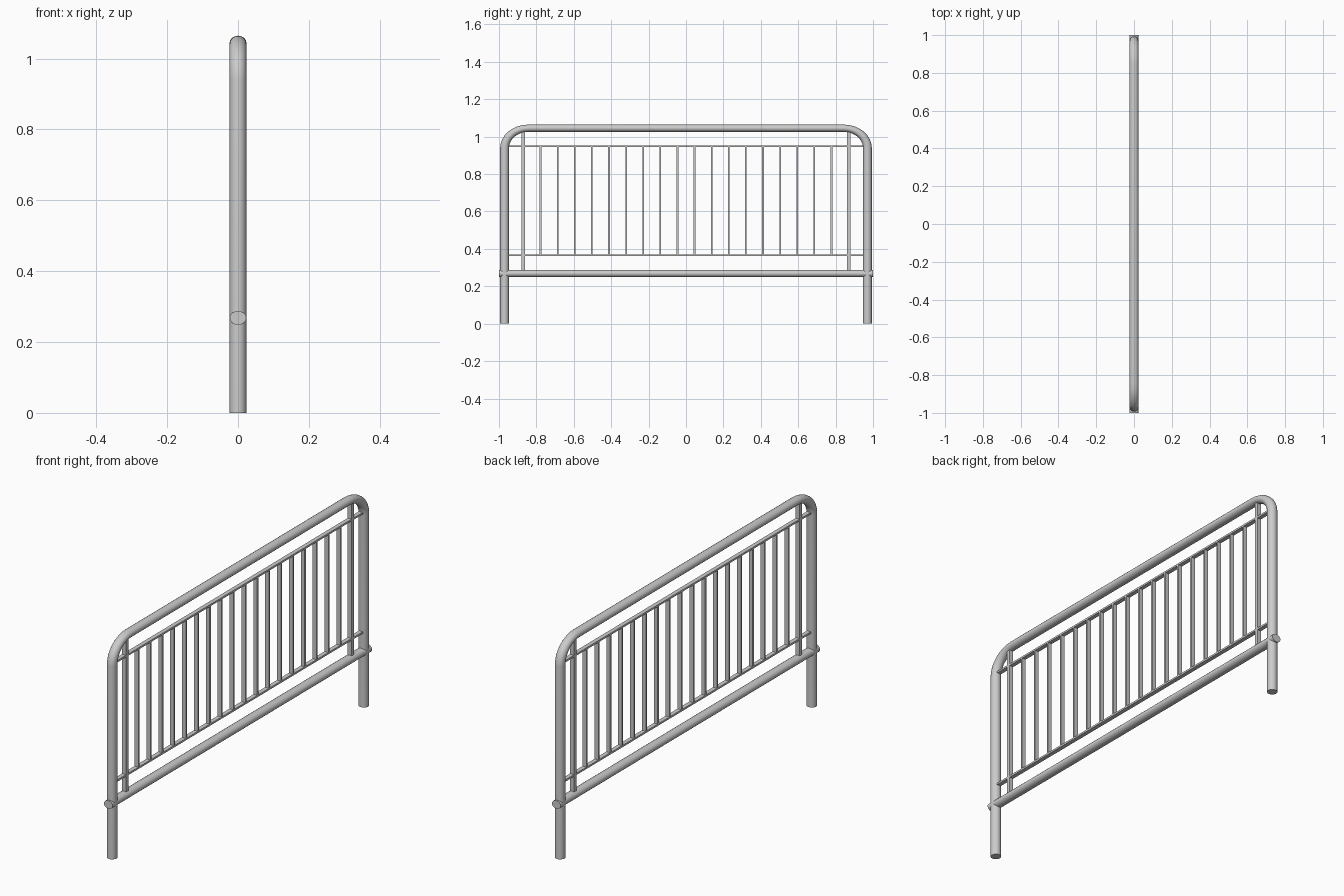
import bpy
import math

if "Cube" in bpy.data.objects:
    bpy.data.objects.remove(bpy.data.objects["Cube"])

TUBE_R = 0.0235      # main tube radius
SQUASH = 0.83        # tubes and bends are slightly flattened in z
POST_Y = 0.97
TOP_Z = 1.045
BEND = 0.127         # bend radius before flattening
RAIL_Z = 0.268


def tube(name, points):
    """Round tube along (y, z) points, flattened vertically, as a smooth mesh."""
    curve = bpy.data.curves.new(name, 'CURVE')
    curve.dimensions = '3D'
    curve.bevel_depth = TUBE_R
    curve.bevel_resolution = 6
    curve.use_fill_caps = True
    spline = curve.splines.new('POLY')
    spline.points.add(len(points) - 1)
    for p, (y, z) in zip(spline.points, points):
        p.co = (0, y, z / SQUASH, 1)
    obj = bpy.data.objects.new(name, curve)
    bpy.context.collection.objects.link(obj)
    obj.scale.z = SQUASH
    bpy.ops.object.select_all(action='DESELECT')
    obj.select_set(True)
    bpy.context.view_layer.objects.active = obj
    bpy.ops.object.convert(target='MESH')
    bpy.ops.object.transform_apply(location=False, rotation=False, scale=True)
    bpy.ops.object.shade_smooth_by_angle(angle=math.radians(40))
    return obj


def bar(name, y, z, size):
    """Flat rectangular bar centred on x = 0."""
    bpy.ops.mesh.primitive_cube_add(size=1, location=(0, y, z))
    obj = bpy.context.object
    obj.name = name
    obj.scale = size
    bpy.ops.object.transform_apply(location=False, rotation=False, scale=True)
    return obj


# Bent outer frame: two legs joined by the top rail
corner = []
for i in range(9):
    a = math.radians(90 * i / 8)
    corner.append((-POST_Y + BEND * (1 - math.cos(a)),
                   TOP_Z - SQUASH * BEND * (1 - math.sin(a))))
left = [(-POST_Y, 0)] + corner
tube("outer_frame", left + [(-y, z) for y, z in reversed(left)])

# Lower tube, passing through the legs
tube("lower_rail", [(-1, RAIL_Z), (1, RAIL_Z)])

# Thin horizontal strips that hold the bars
for name, z in (("upper_strip", 0.948), ("lower_strip", 0.366)):
    bar(name, 0, z, (0.021, 1.92, 0.009))

# Evenly spaced upright bars; the outermost pair is thicker and taller
step = 0.0915
for i in range(20):
    y = (i - 9.5) * step
    if i in (0, 19):
        bar("end_bar", y, (RAIL_Z + 1.035) / 2, (0.021, 0.018, 1.035 - RAIL_Z))
    else:
        bar("upright_bar", y, (0.366 + 0.948) / 2, (0.021, 0.009, 0.948 - 0.366))
